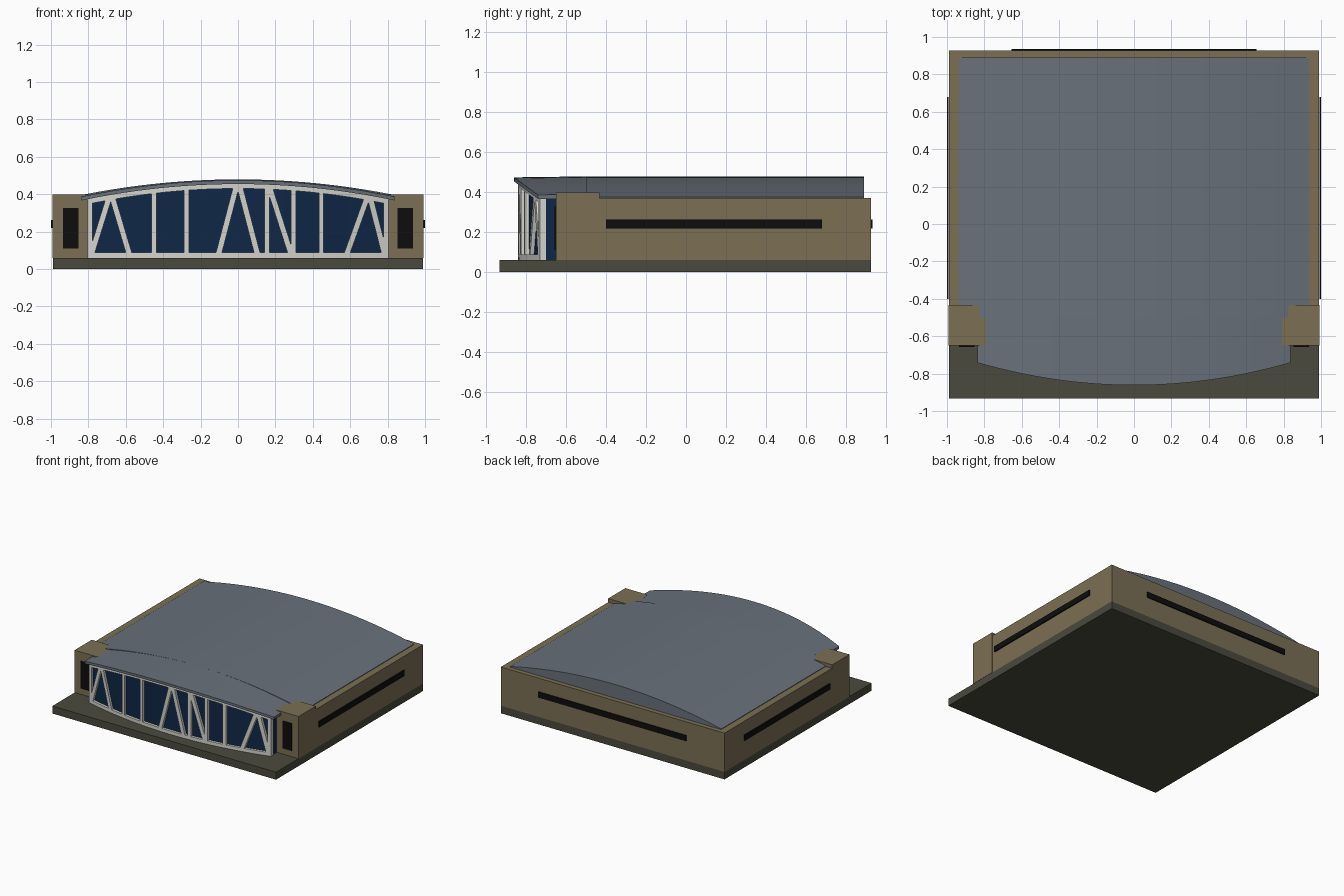
import bpy
import bmesh

cube = bpy.data.objects.get("Cube")
if cube:
    bpy.data.objects.remove(cube, do_unlink=True)


def material(name, rgb):
    m = bpy.data.materials.new(name)
    m.use_nodes = True
    m.diffuse_color = (*rgb, 1)
    m.node_tree.nodes["Principled BSDF"].inputs["Base Color"].default_value = (*rgb, 1)
    return m


TAN = material("tan wall", (0.2, 0.16, 0.09))
OLIVE = material("dark olive base", (0.068, 0.068, 0.047))
SLATE = material("slate roof", (0.14, 0.165, 0.195))
NAVY = material("navy glass", (0.005, 0.02, 0.062))
WHITE = material("off white frame", (0.65, 0.65, 0.61))
BLACK = material("black window", (0.004, 0.004, 0.004))


def finish(name, bm, mat, smooth=False):
    bmesh.ops.recalc_face_normals(bm, faces=bm.faces)
    mesh = bpy.data.meshes.new(name)
    bm.to_mesh(mesh)
    bm.free()
    mesh.materials.append(mat)
    obj = bpy.data.objects.new(name, mesh)
    bpy.context.collection.objects.link(obj)
    if smooth:
        bpy.ops.object.select_all(action="DESELECT")
        obj.select_set(True)
        bpy.context.view_layer.objects.active = obj
        bpy.ops.object.shade_smooth_by_angle()
    return obj


def loft(name, rings, mat, smooth=False):
    """Solid through a row of four-cornered cross-sections."""
    bm = bmesh.new()
    rows = [[bm.verts.new(p) for p in ring] for ring in rings]
    for a, b in zip(rows, rows[1:]):
        for i in range(4):
            j = (i + 1) % 4
            bm.faces.new((a[i], a[j], b[j], b[i]))
    bm.faces.new(rows[0])
    bm.faces.new(rows[-1])
    return finish(name, bm, mat, smooth)


def box(name, x, y, z, mat):
    rings = [[(u, y[0], z[0]), (u, y[1], z[0]), (u, y[1], z[1]), (u, y[0], z[1])] for u in x]
    return loft(name, rings, mat)


def arch(name, half, front, back, bottom, top_front, top_back, mat, steps=32):
    """Solid across x whose front, bottom and top are functions of x."""
    rings = []
    for i in range(steps + 1):
        x = half * (2 * i / steps - 1)
        rings.append([(x, front(x), bottom(x)), (x, back(x), bottom(x)),
                      (x, back(x), top_back(x)), (x, front(x), top_front(x))])
    return loft(name, rings, mat, True)


def curve(start, bend):
    return lambda x: start + bend * x * x


def level(v):
    return lambda x: v


# Base slab and main building
box("base_slab", (-0.99, 0.99), (-0.933, 0.927), (0, 0.06), OLIVE)
box("main_walls", (-0.99, 0.99), (-0.648, 0.927), (0.06, 0.37), TAN)

# Pillars, front windows and side window strips
for side, s in (("left", 1), ("right", -1)):
    box(side + "_pillar", (0.79 * s, 0.992 * s), (-0.65, -0.432), (0.06, 0.398), TAN)
    box(side + "_front_window", (0.853 * s, 0.935 * s), (-0.658, -0.649), (0.11, 0.327), BLACK)
    box(side + "_window_strip", (0.991 * s, s), (-0.4, 0.68), (0.218, 0.263), BLACK)
box("rear_window_strip", (-0.655, 0.655), (0.926, 0.935), (0.218, 0.263), BLACK)

# Arched roof and front canopy
roof_top = curve(0.479, -0.119)
arch("main_roof", 0.935, level(-0.5), level(0.89), level(0.35), roof_top, roof_top, SLATE)
arch("front_canopy", 0.837, curve(-0.862, 0.172), level(-0.49), curve(0.454, -0.125),
     curve(0.474, -0.125), curve(0.479, -0.128), SLATE)

# Bowed glass front
glass_top = curve(0.456, -0.125)
arch("front_glass", 0.798, curve(-0.822, 0.17), level(-0.5), level(0.06),
     glass_top, glass_top, NAVY)

# White frame: beams follow the bow, bars stand between them
frame_front = curve(-0.842, 0.17)
frame_back = curve(-0.812, 0.17)
beam_top = curve(0.457, -0.127)
beam_low = curve(0.43, -0.13)
arch("frame_top_beam", 0.805, frame_front, frame_back, beam_low, beam_top, beam_top, WHITE)
arch("frame_bottom_beam", 0.805, frame_front, frame_back, level(0.06),
     level(0.088), level(0.088), WHITE)


def bar(name, x_low, x_high, width=0.026):
    rings = []
    for x, z in ((x_low, 0.075), (x_high, beam_low(x_high) + 0.012)):
        a, b = x - width / 2, x + width / 2
        rings.append([(a, frame_front(a), z), (b, frame_front(b), z),
                      (b, frame_back(b), z), (a, frame_back(a), z)])
    loft(name, rings, WHITE)


for i, x in enumerate((-0.792, -0.45, -0.275, 0.155, 0.297, 0.445, 0.792)):
    bar(f"frame_post_{i + 1}", x, x)
for i, (low, high) in enumerate(((-0.785, -0.69), (-0.58, -0.672), (-0.105, -0.009),
                                 (0.105, 0.009), (0.285, 0.168), (0.58, 0.69),
                                 (0.785, 0.708))):
    bar(f"frame_diagonal_{i + 1}", low, high, 0.032)
